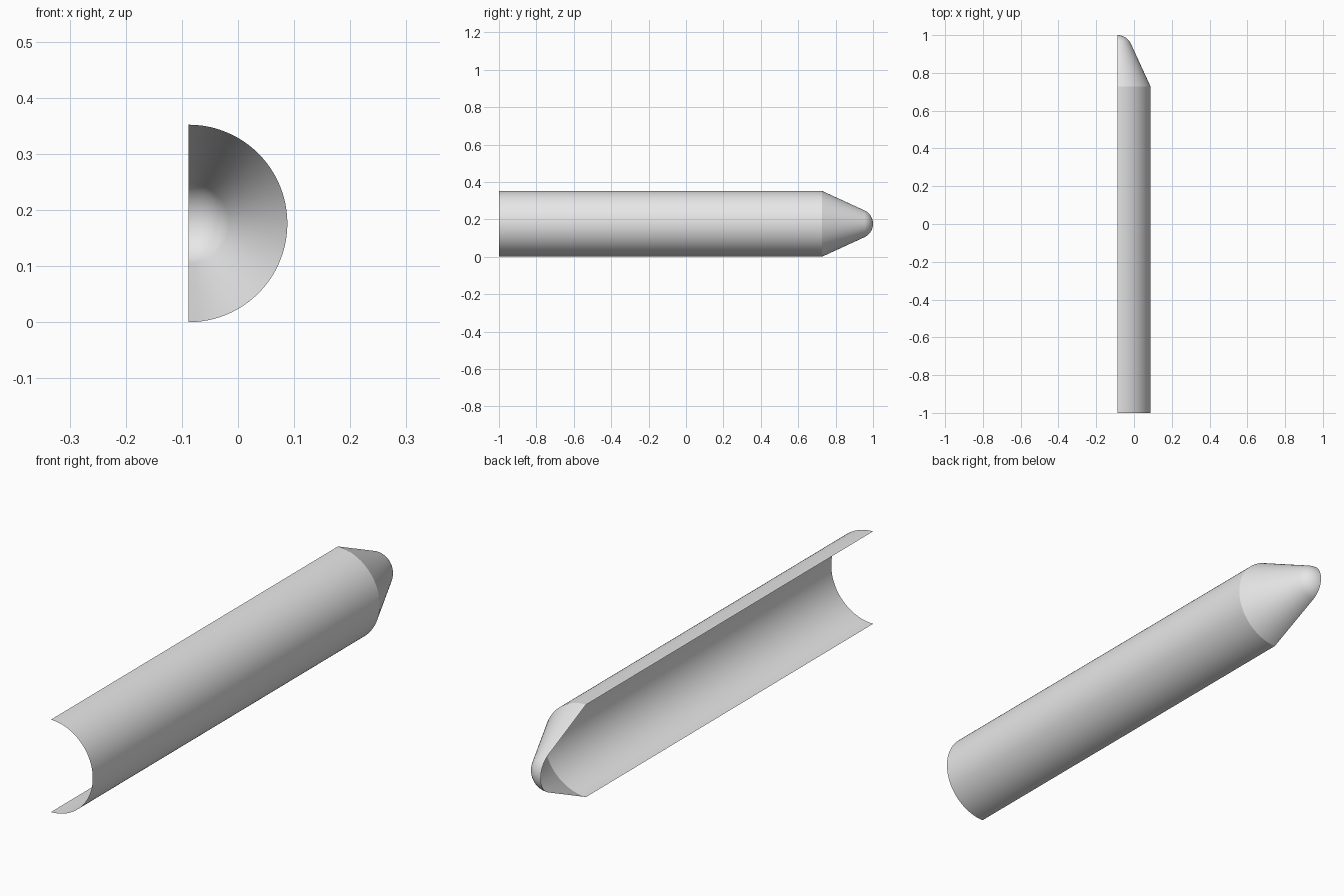
import bpy, bmesh, math

if "Cube" in bpy.data.objects:
    bpy.data.objects.remove(bpy.data.objects["Cube"])

R = 0.176          # tube radius
AXIS_X = -0.088    # cut plane / axis position
AXIS_Z = 0.176
SHOULDER = 0.727   # where the nose starts
SEGS = 48          # steps around the half turn

grey = bpy.data.materials.new("light_grey")
grey.diffuse_color = (0.8, 0.8, 0.8, 1)
grey.use_nodes = True
grey.node_tree.nodes["Principled BSDF"].inputs["Base Color"].default_value = grey.diffuse_color


def half_lathe(name, profile):
    """Sweep (radius, y) points half a turn around the long axis, as an open shell."""
    bm = bmesh.new()
    rings = []
    for r, y in profile:
        if r < 1e-6:
            rings.append([bm.verts.new((AXIS_X, y, AXIS_Z))] * (SEGS + 1))
            continue
        ring = []
        for i in range(SEGS + 1):
            a = -math.pi / 2 + math.pi * i / SEGS
            ring.append(bm.verts.new((AXIS_X + r * math.cos(a), y,
                                      AXIS_Z + r * math.sin(a))))
        rings.append(ring)
    for lo, hi in zip(rings, rings[1:]):
        for i in range(SEGS):
            corners = [lo[i], hi[i], hi[i + 1], lo[i + 1]]
            face = bm.faces.new(list(dict.fromkeys(corners)))
            face.smooth = True
            # keep normals pointing away from the axis
            face.normal_update()
            c = face.calc_center_median()
            if face.normal.x * (c.x - AXIS_X) + face.normal.z * (c.z - AXIS_Z) < 0:
                face.normal_flip()
    mesh = bpy.data.meshes.new(name)
    bm.to_mesh(mesh)
    bm.free()
    mesh.materials.append(grey)
    obj = bpy.data.objects.new(name, mesh)
    bpy.context.collection.objects.link(obj)
    return obj


# Half-tube body, open at the front and along the cut side
half_lathe("half_tube_body", [(R, -1.0), (R, SHOULDER)])

# Conical nose ending in a rounded tip tangent to the cone
TIP = 0.079
slope = math.radians(24.8)
nose = [(R, SHOULDER)]
for k in range(13):
    t = slope + (math.pi / 2 - slope) * k / 12
    nose.append((TIP * math.cos(t), 1 - TIP + TIP * math.sin(t)))
half_lathe("half_cone_nose", nose)
